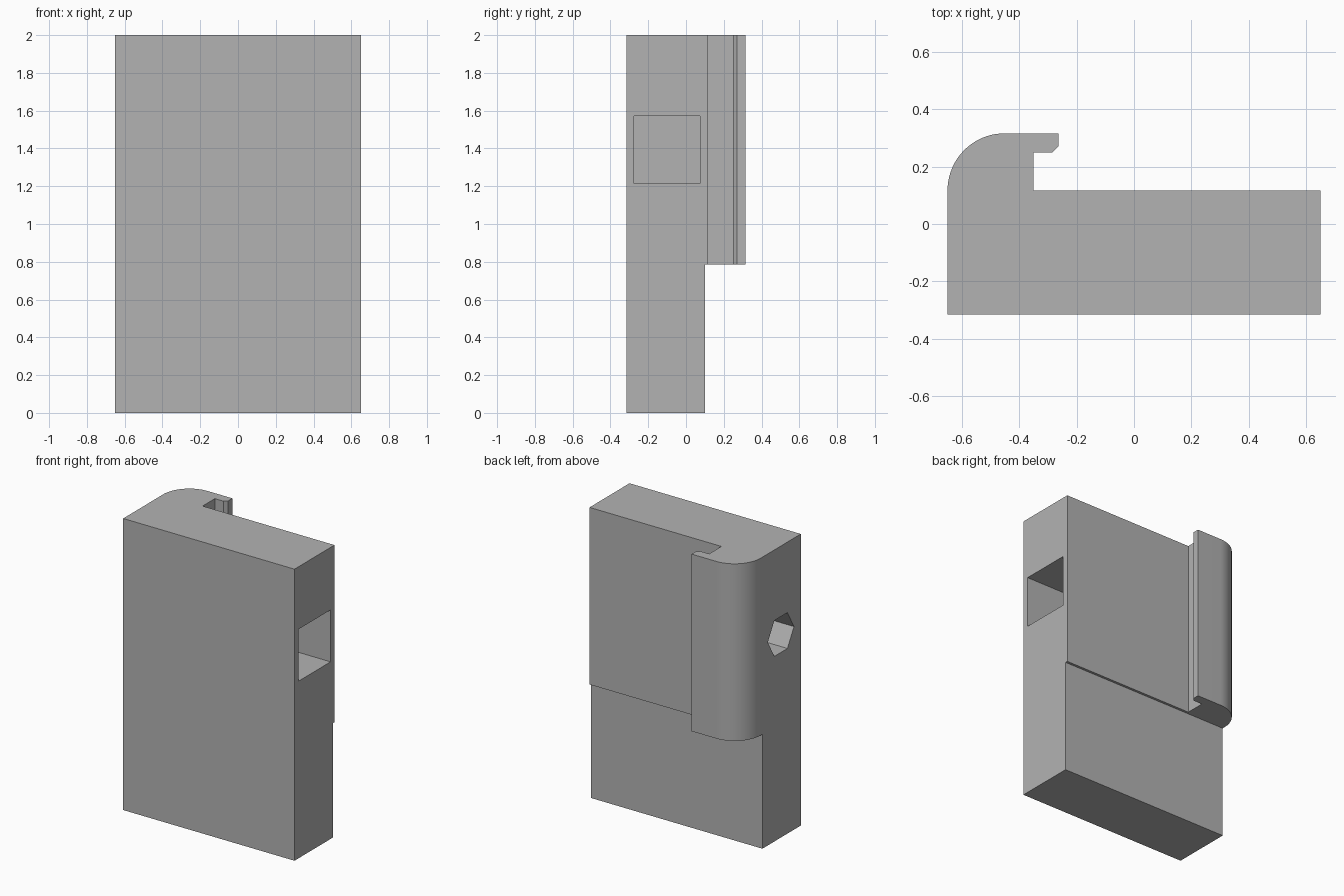
import bpy
import bmesh
from math import cos, sin, pi
from mathutils import Matrix

cube = bpy.data.objects.get("Cube")
if cube:
    bpy.data.objects.remove(cube, do_unlink=True)

grey = bpy.data.materials.new("plain grey")
grey.use_nodes = True
colour = (0.45, 0.45, 0.45, 1)
grey.diffuse_color = colour
grey.node_tree.nodes["Principled BSDF"].inputs["Base Color"].default_value = colour

HALF_X, HALF_Y, HEIGHT = 0.65, 0.316, 2.0
BACK, LOWER_BACK, STEP_Z = 0.117, 0.1, 0.785
HOLE_Y, HOLE_Z = -0.1, 1.393


def prism(name, points, depth, matrix=Matrix()):
    """Extrude a flat outline along its local z, then place it."""
    bm = bmesh.new()
    face = bm.faces.new([bm.verts.new((u, v, 0)) for u, v in points])
    ext = bmesh.ops.extrude_face_region(bm, geom=[face])
    verts = [g for g in ext["geom"] if isinstance(g, bmesh.types.BMVert)]
    bmesh.ops.translate(bm, verts=verts, vec=(0, 0, depth))
    bm.transform(matrix)
    bmesh.ops.recalc_face_normals(bm, faces=bm.faces)
    mesh = bpy.data.meshes.new(name)
    bm.to_mesh(mesh)
    bm.free()
    mesh.materials.append(grey)
    obj = bpy.data.objects.new(name, mesh)
    bpy.context.collection.objects.link(obj)
    return obj


def ring(radius, sides, turn=0.0):
    return [(radius * cos(turn + 2 * pi * i / sides),
             radius * sin(turn + 2 * pi * i / sides)) for i in range(sides)]


def cut(target, cutter):
    mod = target.modifiers.new("cut", "BOOLEAN")
    mod.operation = "DIFFERENCE"
    mod.solver = "EXACT"
    mod.object = cutter
    bpy.context.view_layer.objects.active = target
    bpy.ops.object.modifier_apply(modifier=mod.name)
    bpy.data.objects.remove(cutter, do_unlink=True)


def along_x(start):
    """Local z becomes x, local x becomes y, local y becomes z."""
    turn = Matrix(((0, 0, 1, 0), (1, 0, 0, 0), (0, 1, 0, 0), (0, 0, 0, 1)))
    return Matrix.Translation((start, HOLE_Y, HOLE_Z)) @ turn


# Slab with a rounded shoulder and a hooked lip
radius = HALF_Y - BACK
outline = [(-HALF_X, -HALF_Y), (HALF_X, -HALF_Y), (HALF_X, BACK), (-0.351, BACK),
           (-0.351, 0.25), (-0.284, 0.25), (-0.264, 0.27), (-0.264, HALF_Y)]
outline += [(-HALF_X + radius + radius * cos(a), BACK + radius * sin(a))
            for a in (pi / 2 + pi / 2 * i / 20 for i in range(21))]
body = prism("hooked_block", outline, HEIGHT)

# Thinner lower back, below the hook
cut(body, prism("step_cutter", [(-1, LOWER_BACK), (1, LOWER_BACK), (1, 1), (-1, 1)],
                STEP_Z + 0.5, Matrix.Translation((0, 0, -0.5))))

# Square pocket on the left, hexagonal pocket on the right, round bore between
square = [(-0.175, -0.178), (0.175, -0.178), (0.175, 0.178), (-0.175, 0.178)]
cut(body, prism("square_pocket_cutter", square, 0.6, along_x(HALF_X - 0.5)))
cut(body, prism("hex_pocket_cutter", ring(0.142, 6), 0.4, along_x(-HALF_X - 0.1)))
cut(body, prism("bore_cutter", ring(0.076, 40), 2, along_x(-1)))

bpy.ops.object.select_all(action="DESELECT")
body.select_set(True)
bpy.context.view_layer.objects.active = body
bpy.ops.object.shade_smooth_by_angle()
